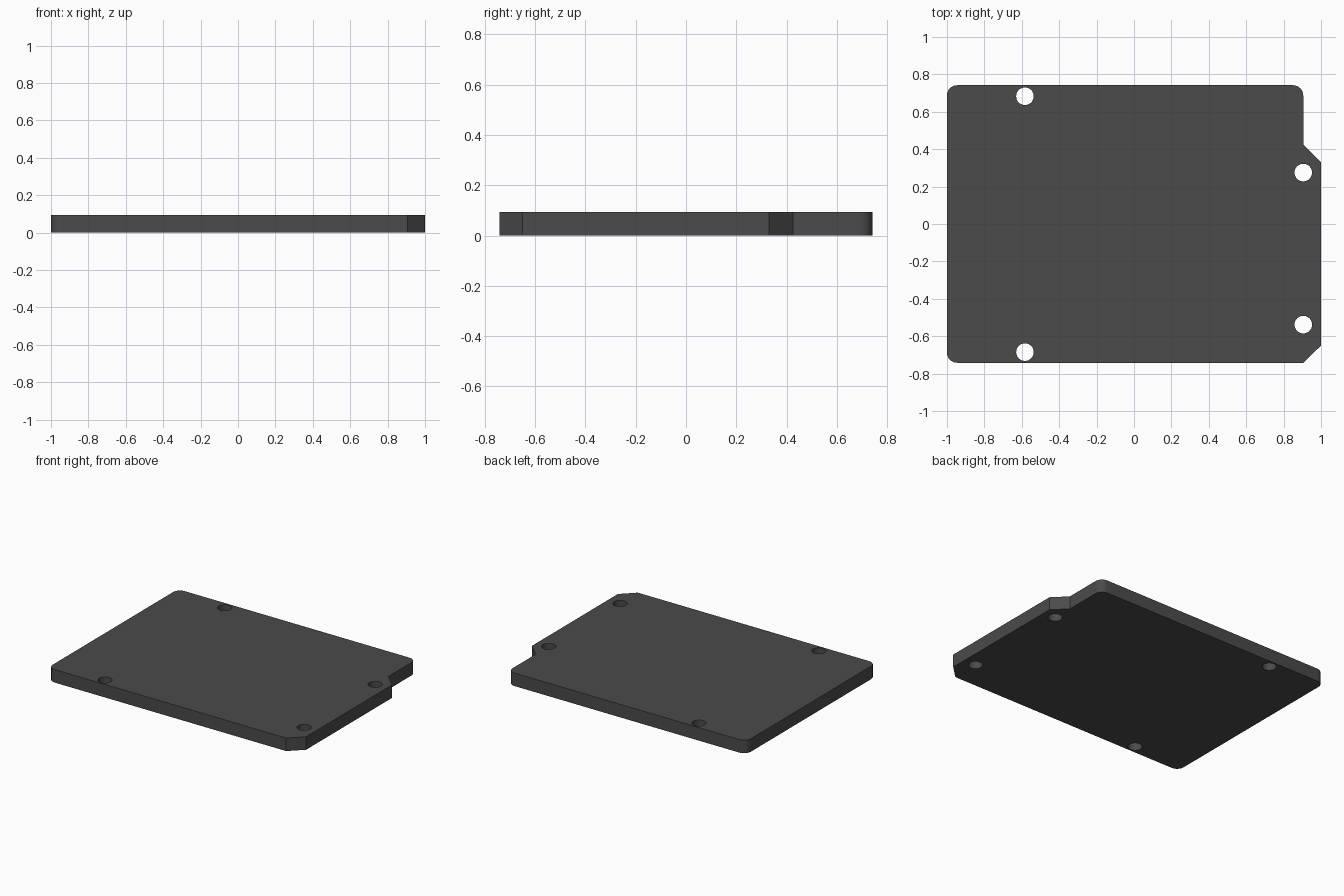
import bpy, bmesh
from math import cos, sin, pi

if "Cube" in bpy.data.objects:
    bpy.data.objects.remove(bpy.data.objects["Cube"])

HEIGHT = 0.094
HOLE_RADIUS = 0.047
HALF_Y = 0.742


def arc(cx, cy, r, start, end, steps):
    return [(cx + r * cos(start + (end - start) * i / steps),
             cy + r * sin(start + (end - start) * i / steps)) for i in range(steps + 1)]


def add_loop(curve, points):
    spline = curve.splines.new('POLY')
    spline.points.add(len(points) - 1)
    for p, (x, y) in zip(spline.points, points):
        p.co = (x, y, 0, 1)
    spline.use_cyclic_u = True


# Board outline: three rounded corners, a stepped chamfer and a cut corner on the right
r = 0.055
outline = [(0.905, -HALF_Y), (1, -0.65), (1, 0.33), (0.905, 0.425)]
outline += arc(0.905 - r, HALF_Y - r, r, 0, pi / 2, 10)
outline += arc(-1 + r, HALF_Y - r, r, pi / 2, pi, 10)
outline += arc(-1 + r, -HALF_Y + r, r, pi, 1.5 * pi, 10)

curve = bpy.data.curves.new("board_profile", 'CURVE')
curve.dimensions = '2D'
curve.fill_mode = 'BOTH'
curve.extrude = HEIGHT / 2
add_loop(curve, outline)

# Four mounting holes
for x, y in [(-0.583, 0.683), (-0.583, -0.685), (0.905, 0.275), (0.905, -0.538)]:
    add_loop(curve, arc(x, y, HOLE_RADIUS, 0, 2 * pi, 32)[:-1])

# Turn the profile into one welded solid standing on the ground
profile = bpy.data.objects.new("board_profile", curve)
bpy.context.collection.objects.link(profile)
bpy.context.view_layer.update()
mesh = bpy.data.meshes.new_from_object(
    profile.evaluated_get(bpy.context.evaluated_depsgraph_get()))
bpy.data.objects.remove(profile)
bm = bmesh.new()
bm.from_mesh(mesh)
bmesh.ops.translate(bm, verts=bm.verts, vec=(0, 0, HEIGHT / 2))
bmesh.ops.remove_doubles(bm, verts=bm.verts, dist=0.0005)
bmesh.ops.recalc_face_normals(bm, faces=bm.faces)
bm.to_mesh(mesh)
bm.free()

board = bpy.data.objects.new("circuit_board", mesh)
bpy.context.collection.objects.link(board)

# Dark grey finish
dark = bpy.data.materials.new("dark_grey")
dark.diffuse_color = (0.07, 0.07, 0.07, 1)
dark.use_nodes = True
dark.node_tree.nodes["Principled BSDF"].inputs["Base Color"].default_value = dark.diffuse_color
mesh.materials.clear()
mesh.materials.append(dark)

bpy.context.view_layer.objects.active = board
board.select_set(True)
bpy.ops.object.shade_smooth_by_angle(angle=0.5)
